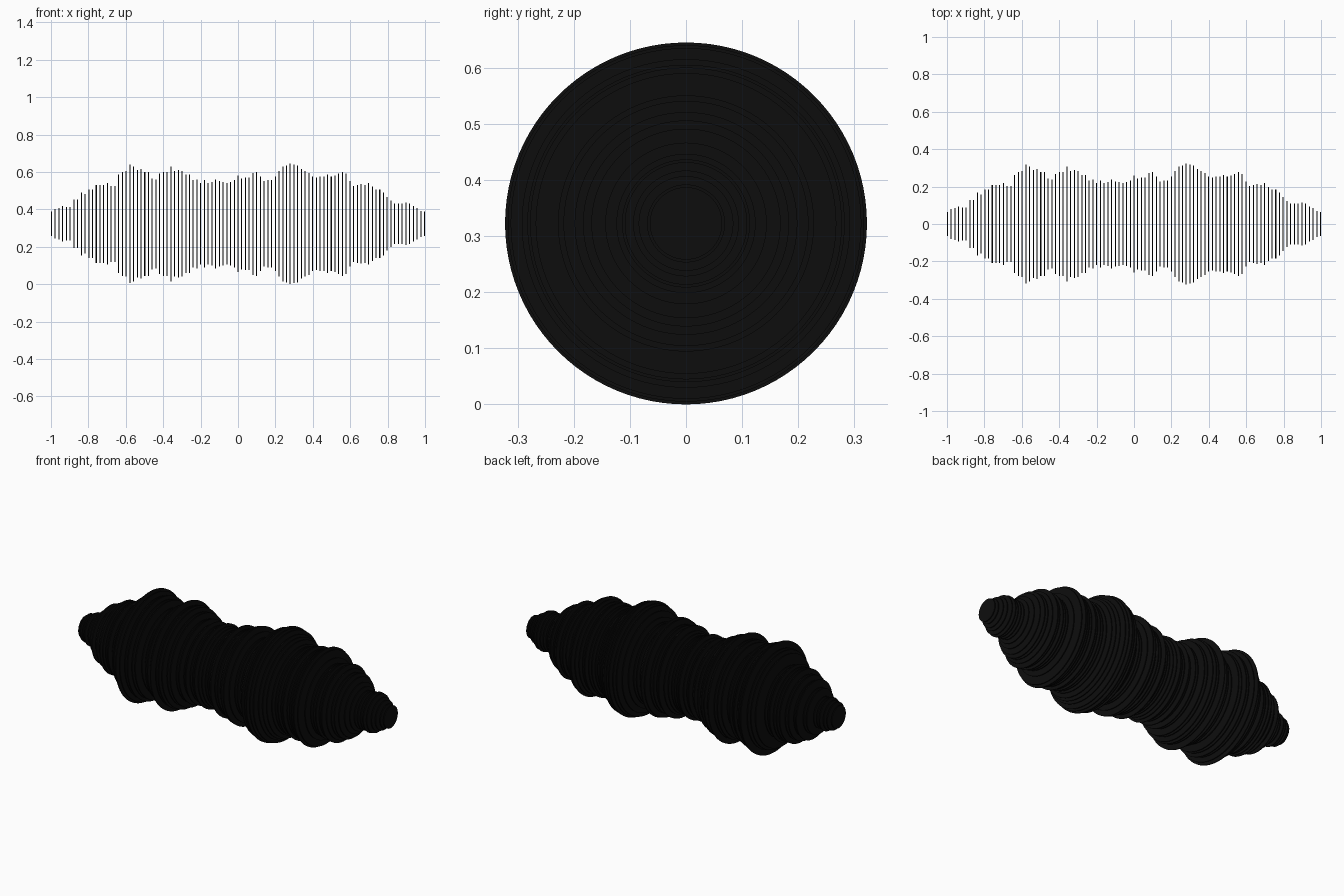
import bpy
import bmesh
import math
from mathutils import Matrix

default_cube = bpy.data.objects.get("Cube")
if default_cube:
    bpy.data.objects.remove(default_cube, do_unlink=True)

# Disc diameters along the length, in hundredths, one row per tenth
DIAMETERS = [
    13, 16, 17, 19, 18, 18, 26, 26, 34, 32,
    37, 37, 42, 42, 42, 44, 41, 41, 53, 56,
    57, 64, 62, 58, 59, 56, 56, 49, 48, 54,
    56, 56, 62, 57, 58, 57, 53, 53, 47, 48,
    44, 47, 44, 45, 48, 46, 45, 44, 45, 47,
    52, 49, 50, 50, 55, 56, 51, 46, 47, 47,
    51, 57, 62, 63, 65, 64, 63, 59, 57, 55,
    51, 50, 51, 51, 53, 51, 52, 54, 56, 54,
    46, 41, 42, 43, 42, 44, 40, 37, 37, 34,
    29, 25, 22, 22, 22, 23, 22, 19, 17, 14, 13,
]
MAX_RADIUS = 0.3225
THICKNESS = 0.0055
SIDES = 96

# Single black finish
black = bpy.data.materials.new("matte_black")
black.use_nodes = True
black_color = (0.004, 0.004, 0.004, 1)
black.diffuse_color = black_color
black.node_tree.nodes["Principled BSDF"].inputs["Base Color"].default_value = black_color


def add_disc(name, x, radius):
    """Thin upright disc facing along x, centred on the shared axis."""
    bm = bmesh.new()
    bmesh.ops.create_cone(
        bm, cap_ends=True, segments=SIDES,
        radius1=radius, radius2=radius, depth=THICKNESS,
        matrix=Matrix.Rotation(math.pi / 2, 4, "Y"))
    for face in bm.faces:
        face.smooth = len(face.verts) == 4
    for edge in bm.edges:
        edge.smooth = all(face.smooth for face in edge.link_faces)
    mesh = bpy.data.meshes.new(name)
    bm.to_mesh(mesh)
    bm.free()
    mesh.materials.append(black)
    disc = bpy.data.objects.new(name, mesh)
    disc.location = (x, 0, MAX_RADIUS)
    bpy.context.collection.objects.link(disc)


# Row of separate discs, evenly spaced from end to end
span = 2 - THICKNESS
scale = MAX_RADIUS / max(DIAMETERS)
for i, diameter in enumerate(DIAMETERS):
    x = -span / 2 + span * i / (len(DIAMETERS) - 1)
    add_disc(f"disc_{i + 1}", x, diameter * scale)
